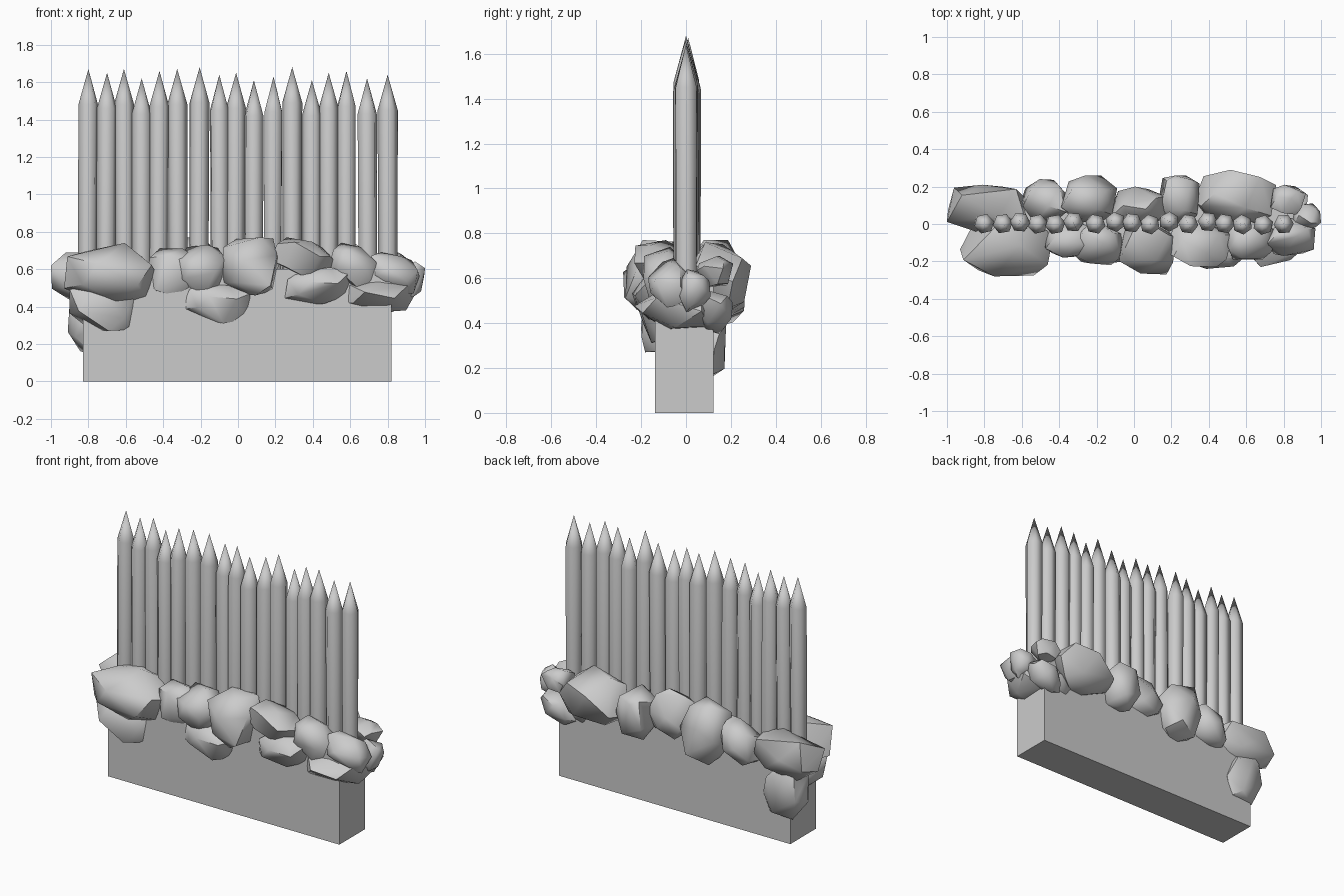
import bpy, bmesh, math, random
from mathutils import Vector

if "Cube" in bpy.data.objects:
    bpy.data.objects.remove(bpy.data.objects["Cube"])


def make_object(name, bm, angle):
    bmesh.ops.recalc_face_normals(bm, faces=bm.faces)
    me = bpy.data.meshes.new(name)
    bm.to_mesh(me)
    bm.free()
    ob = bpy.data.objects.new(name, me)
    bpy.context.collection.objects.link(ob)
    bpy.ops.object.select_all(action='DESELECT')
    ob.select_set(True)
    bpy.context.view_layer.objects.active = ob
    bpy.ops.object.shade_smooth_by_angle(angle=math.radians(angle))
    return ob


# Earth base: plain block
bm = bmesh.new()
bmesh.ops.create_cube(bm, size=1)
for v in bm.verts:
    v.co = (v.co.x * 1.65 - 0.005, v.co.y * 0.26 - 0.008, (v.co.z + 0.5) * 0.6)
make_object("base", bm, 40)


# Sharpened stakes: six-sided posts with pointed tips and a slight lean
def stake(i, x, top, rng):
    bm = bmesh.new()
    turn = rng.uniform(0, math.pi / 3)
    lean = rng.uniform(-0.006, 0.006)
    y = rng.uniform(-0.006, 0.014)
    rings = []
    for z, r in ((0.45, 0.052), (top - 0.19, 0.054)):
        dx = lean * (top - z)
        rings.append([bm.verts.new((x + dx + r * math.cos(turn + k * math.pi / 3),
                                    y + r * math.sin(turn + k * math.pi / 3), z))
                      for k in range(6)])
    tip = bm.verts.new((x, y, top))
    bm.faces.new(rings[0])
    for k in range(6):
        n = (k + 1) % 6
        bm.faces.new((rings[0][k], rings[0][n], rings[1][n], rings[1][k]))
        bm.faces.new((rings[1][k], rings[1][n], tip))
    make_object(f"stake_{i:02d}", bm, 65)


rng = random.Random(4)
xs = (-.80, -.70, -.61, -.515, -.42, -.325, -.205, -.10, -.01,
      .085, .19, .29, .395, .485, .58, .69, .80)
tops = (1.67, 1.65, 1.67, 1.62, 1.66, 1.67, 1.68, 1.64, 1.65,
        1.61, 1.63, 1.68, 1.61, 1.65, 1.66, 1.62, 1.64)
for i, (x, top) in enumerate(zip(xs, tops)):
    stake(i, x, top, rng)


# Rocks: faceted hulls of jittered sphere points, fitted to a box, optionally sheared
def rock(name, seed, xr, yr, zr, shear=0.0):
    r = random.Random(seed)
    n = 16
    pts = []
    for k in range(n):
        h = 1 - 2 * (k + 0.5) / n
        a = k * 2.39996 + r.uniform(-0.35, 0.35)
        s = math.sqrt(1 - h * h)
        p = Vector((h, s * math.cos(a), s * math.sin(a)))
        # push towards a blocky shape
        p = Vector([math.copysign(abs(c) ** 0.8, c) for c in p]) * r.uniform(0.88, 1.1)
        p.z += shear * p.x
        pts.append(p)
    lo = [min(p[i] for p in pts) for i in range(3)]
    hi = [max(p[i] for p in pts) for i in range(3)]
    bm = bmesh.new()
    for p in pts:
        bm.verts.new([b[0] + (b[1] - b[0]) * (p[i] - lo[i]) / (hi[i] - lo[i])
                      for i, b in enumerate((xr, yr, zr))])
    bmesh.ops.convex_hull(bm, input=bm.verts)
    loose = [v for v in bm.verts if not v.link_faces]
    bmesh.ops.delete(bm, geom=loose, context='VERTS')
    make_object(name, bm, 50)


# Front row
rock("front_rock_1", 11, (-.93, -.43), (-.28, .02), (.43, .74))
rock("front_rock_2", 12, (-.90, -.52), (-.20, .05), (.27, .54), -.15)
rock("front_rock_3", 13, (-.48, -.18), (-.18, .02), (.45, .71))
rock("front_rock_4", 14, (-.33, -.06), (-.22, .02), (.45, .73))
rock("front_rock_5", 15, (-.08, .22), (-.27, .02), (.46, .77))
rock("front_rock_6", 16, (-.30, .08), (-.21, -.02), (.31, .52), -.1)
rock("front_rock_7", 17, (.17, .53), (-.23, .02), (.55, .77), -.3)
rock("front_rock_8", 18, (.25, .63), (-.24, -.02), (.41, .61), .3)
rock("front_rock_9", 19, (.48, .76), (-.19, .02), (.48, .74), -.3)
rock("front_rock_10", 20, (.70, .97), (-.17, .03), (.47, .69), -.3)
rock("front_rock_11", 21, (.52, .94), (-.23, .16), (.37, .56))

# Right and left ends
rock("right_end_rock_upper", 22, (.84, 1.0), (-.04, .11), (.45, .64))
rock("right_end_rock_top", 23, (.73, .92), (.05, .21), (.56, .70))
rock("right_end_rock_lower", 24, (.70, .93), (.02, .21), (.35, .55), .3)
rock("left_end_rock_lower", 25, (-.91, -.64), (-.04, .18), (.14, .50), -.1)

# Back row
rock("back_rock_1", 31, (-1.0, -.58), (-.04, .21), (.41, .69))
rock("back_rock_2", 32, (-.61, -.36), (0, .24), (.45, .70), .3)
rock("back_rock_3", 33, (-.39, -.09), (0, .26), (.38, .77))
rock("back_rock_4", 34, (-.12, .17), (0, .20), (.46, .75))
rock("back_rock_5", 35, (.13, .35), (0, .26), (.42, .72))
rock("back_rock_6", 36, (.32, .76), (0, .29), (.42, .76))
